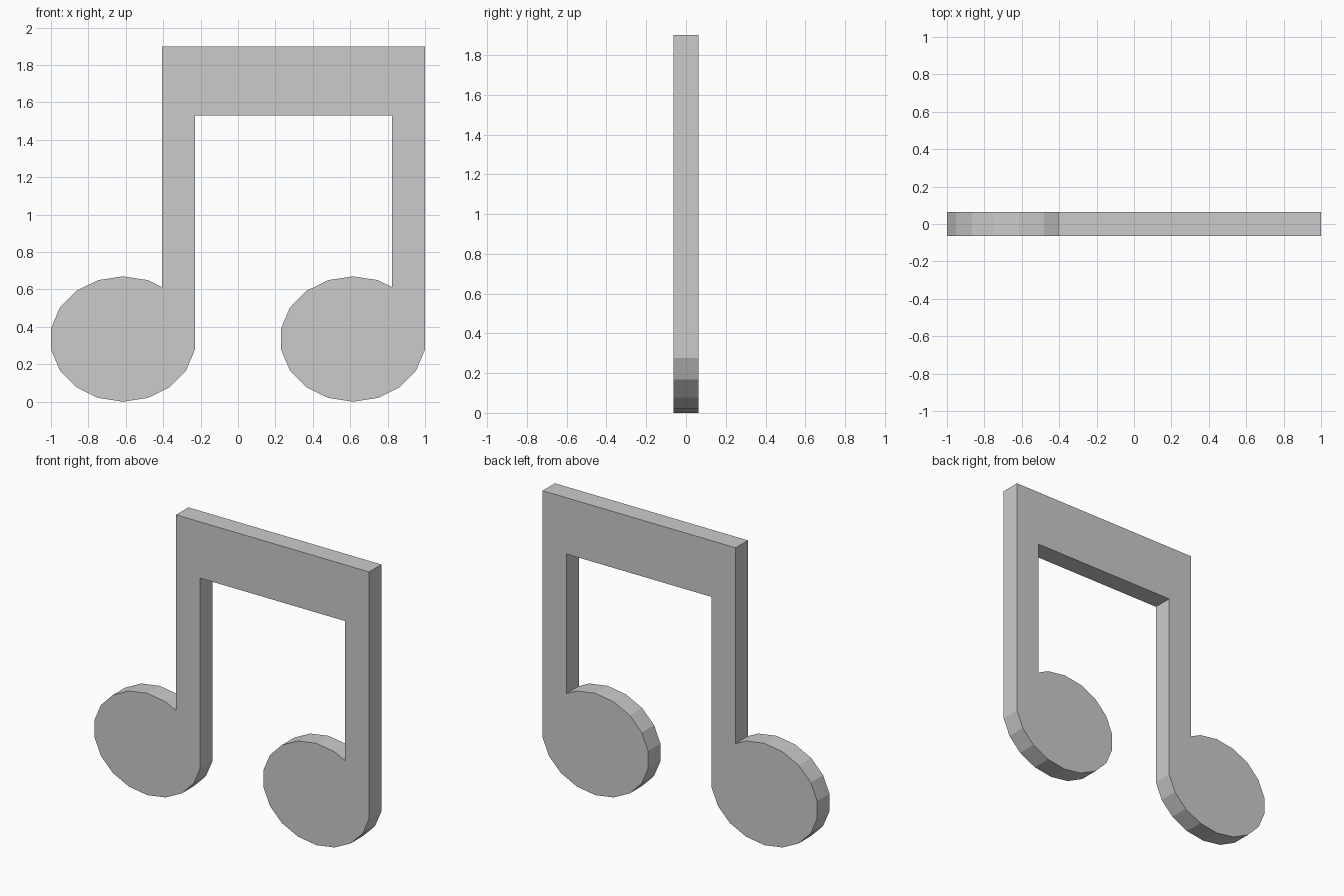
import bpy, bmesh
from math import sin, cos, radians

if "Cube" in bpy.data.objects:
    bpy.data.objects.remove(bpy.data.objects["Cube"])

HALF = 0.064                 # half thickness in y
RX, RZ = 0.39, 0.335         # note head radii
HEAD_X = 0.615               # note heads sit at +/- this x
STEM = 0.175                 # stem width
BEAM_LOW, TOP = 1.53, 1.90


def slab(name, outline):
    """Extrude an x-z outline through the thickness."""
    bm = bmesh.new()
    face = bm.faces.new([bm.verts.new((x, -HALF, z)) for x, z in outline])
    ext = bmesh.ops.extrude_face_region(bm, geom=[face])
    moved = [g for g in ext["geom"] if isinstance(g, bmesh.types.BMVert)]
    bmesh.ops.translate(bm, verts=moved, vec=(0, 2 * HALF, 0))
    bmesh.ops.recalc_face_normals(bm, faces=bm.faces)
    mesh = bpy.data.meshes.new(name)
    bm.to_mesh(mesh)
    bm.free()
    obj = bpy.data.objects.new(name, mesh)
    bpy.context.collection.objects.link(obj)
    return obj


def rim(cx, deg):
    return (cx + RX * cos(radians(deg)), RZ + RZ * sin(radians(deg)))


def stem_foot(cx):
    """Points where a stem meets its head, from inner notch to outer edge."""
    right = rim(cx, 10)[0]
    (x0, z0), (x1, z1) = rim(cx, 70), rim(cx, 50)
    notch_x = right - STEM
    notch_z = z0 + (z1 - z0) * (notch_x - x0) / (x1 - x0)
    return [(notch_x, notch_z)] + [rim(cx, d) for d in (50, 30, 10)]


# Oval note heads, 18 sides
for side, cx in (("left", -HEAD_X), ("right", HEAD_X)):
    slab(f"note_head_{side}", [rim(cx, 10 + 20 * i) for i in range(18)])

# Two stems joined by the beam, feet following the head rims
left, right = stem_foot(-HEAD_X), stem_foot(HEAD_X)
slab("stems_and_beam",
     left + [(left[-1][0], BEAM_LOW), (right[0][0], BEAM_LOW)]
     + right + [(right[-1][0], TOP), (left[0][0], TOP)])
